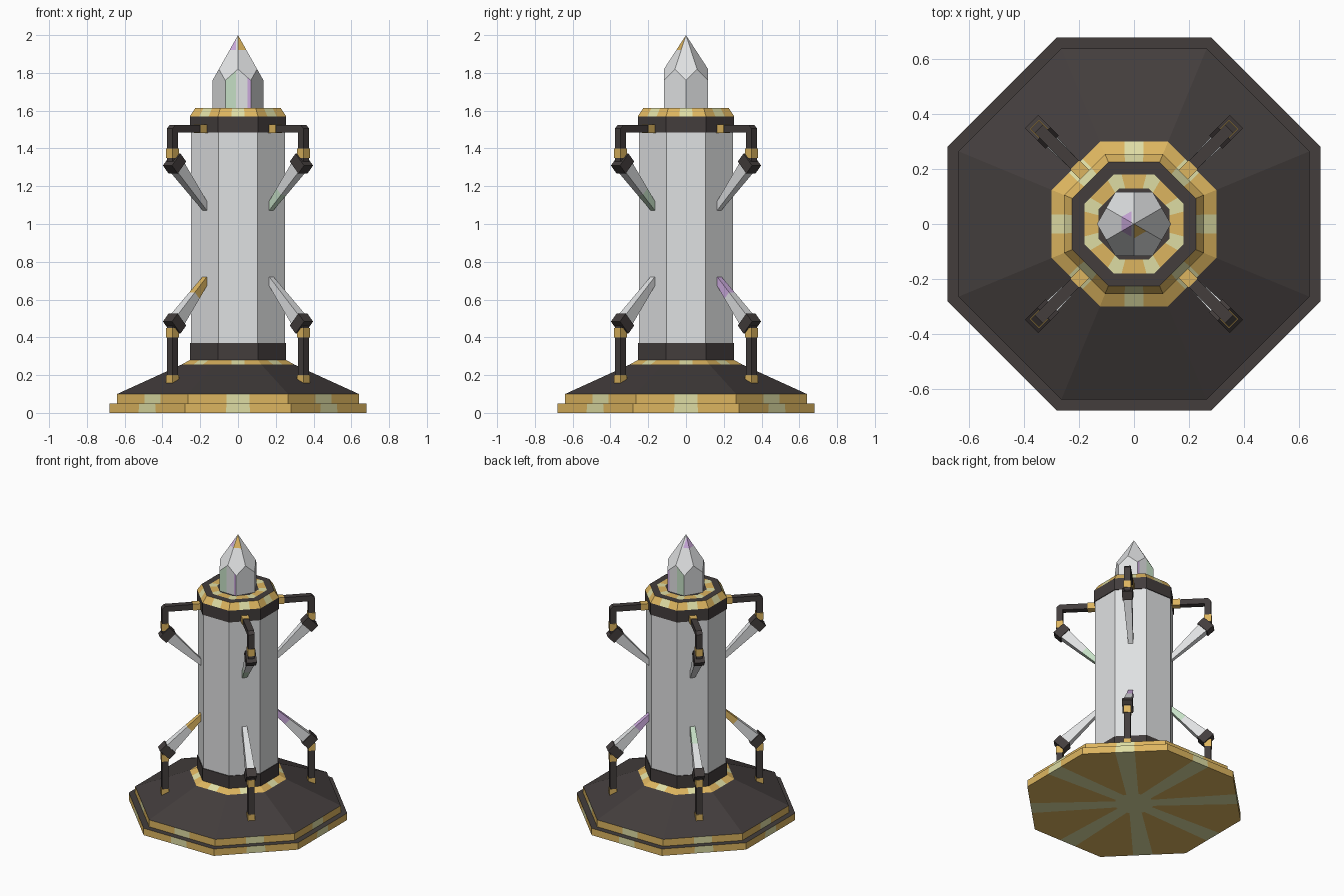
import bpy, bmesh, math
from mathutils import Vector

if "Cube" in bpy.data.objects:
    bpy.data.objects.remove(bpy.data.objects["Cube"])

T = math.tan(math.pi / 8)
COL = {
    "dark_metal": (0.056, 0.047, 0.046),
    "gold": (0.72, 0.46, 0.115),
    "pale_gold": (0.73, 0.72, 0.37),
    "silver": (0.74, 0.75, 0.76),
    "pale_green": (0.56, 0.74, 0.56),
    "pale_purple": (0.60, 0.40, 0.72),
}
MATS = {}
for n, c in COL.items():
    m = bpy.data.materials.new(n)
    m.diffuse_color = (*c, 1)
    m.use_nodes = True
    m.node_tree.nodes["Principled BSDF"].inputs["Base Color"].default_value = m.diffuse_color
    MATS[n] = m
IDX = {n: i for i, n in enumerate(COL)}


def finish(name, bm):
    bmesh.ops.recalc_face_normals(bm, faces=bm.faces)
    me = bpy.data.meshes.new(name)
    bm.to_mesh(me)
    bm.free()
    for m in MATS.values():
        me.materials.append(m)
    ob = bpy.data.objects.new(name, me)
    bpy.context.collection.objects.link(ob)
    return ob


def octagon_loft(name, rings, segs, caps):
    """rings: (apothem, z, stripe half width); segs: (side colour, stripe colour)."""
    bm = bmesh.new()
    loops = []
    for a, z, w in rings:
        loop = []
        for k in range(8):
            ang = k * math.pi / 4
            n = Vector((math.cos(ang), math.sin(ang), 0))
            t = Vector((-n.y, n.x, 0))
            for s in (-a * T, -w, w):
                loop.append(bm.verts.new(n * a + t * s + Vector((0, 0, z))))
        loops.append(loop)
    for i, (side, stripe) in enumerate(segs):
        A, B = loops[i], loops[i + 1]
        for j in range(24):
            k = (j + 1) % 24
            f = bm.faces.new((A[j], A[k], B[k], B[j]))
            f.material_index = IDX[stripe if j % 3 == 1 else side]
    for loop, c in ((loops[0], caps[0]), (loops[-1], caps[1])):
        bm.faces.new(loop).material_index = IDX[c]
    return finish(name, bm)


def radial_prism(name, pts, widths, ang, mat):
    """Outline in the (radius, z) plane, given half width at each point, turned to ang."""
    bm = bmesh.new()
    n = Vector((math.cos(ang), math.sin(ang), 0))
    t = Vector((-n.y, n.x, 0))
    if not isinstance(widths, (list, tuple)):
        widths = [widths] * len(pts)
    L, R = [], []
    for (r, z), w in zip(pts, widths):
        p = n * r + Vector((0, 0, z))
        L.append(bm.verts.new(p - t * w))
        R.append(bm.verts.new(p + t * w))
    bm.faces.new(L)
    bm.faces.new(R)
    for i in range(len(pts)):
        j = (i + 1) % len(pts)
        bm.faces.new((L[i], L[j], R[j], R[i]))
    for f in bm.faces:
        f.material_index = IDX[mat]
    return finish(name, bm)


def rect(r0, r1, z0, z1):
    return [(r0, z0), (r1, z0), (r1, z1), (r0, z1)]


DK, GS, SV = ("dark_metal",) * 2, ("gold", "pale_gold"), ("silver",) * 2

# stepped base with sloped roof and collar
octagon_loft("base",
             [(.12, 0, .04), (.68, 0, .065), (.68, .05, .06), (.64, .05, .06),
              (.64, .10, .06), (.30, .255, .035), (.255, .28, .035)],
             [GS, GS, DK, GS, DK, GS], ("pale_gold", "dark_metal"))

# column with dark end bands
octagon_loft("column",
             [(.255, .27, .03), (.255, .37, .03), (.25, .37, .03), (.25, 1.485, .03),
              (.255, 1.485, .03), (.255, 1.57, .035), (.225, 1.615, .032),
              (.18, 1.615, .045), (.13, 1.615, .032)],
             [DK, DK, SV, DK, DK, GS, DK, ("pale_gold", "gold")],
             ("dark_metal", "dark_metal"))

# top crystal: hexagonal prism with kite facets meeting at the tip
bm = bmesh.new()
R, AP = .135, .135 * math.cos(math.pi / 6)
pol = lambda r, d, z: bm.verts.new((r * math.cos(math.radians(d)), r * math.sin(math.radians(d)), z))
low = [pol(R, 60 * k, 1.61) for k in range(6)]
cor = [pol(R, 60 * k, 1.76) for k in range(6)]
mid = [pol(AP, 60 * k + 30, 1.82) for k in range(6)]
tip = bm.verts.new((0, 0, 2))
bm.faces.new(low)
for k in range(6):
    j = (k + 1) % 6
    bm.faces.new((low[k], low[j], cor[j], mid[k], cor[k]))
    bm.faces.new((mid[k - 1], cor[k], mid[k], tip))
for co, no in (((0, 0, 1.92), (0, 0, 1)), ((-.01, 0, 0), (1, 0, 0)), ((.05, 0, 0), (1, 0, 0))):
    bmesh.ops.bisect_plane(bm, geom=bm.verts[:] + bm.edges[:] + bm.faces[:],
                           plane_co=co, plane_no=no)
for f in bm.faces:
    c = f.calc_center_median()
    name = "silver"
    if c.z > 1.92:
        if c.x < -.01:
            name = "pale_purple"
        elif c.x > 0 and c.y < 0:
            name = "gold"
    elif c.z < 1.8 and abs(c.y) > .11:
        if c.x < -.01:
            name = "pale_green"
        elif .05 < c.x < .07:
            name = "pale_purple"
    f.material_index = IDX[name]
finish("top_crystal", bm)

# crystal struts on the four diagonals; a few spike ends are tinted
TINT = {("upper", 3): "pale_green", ("lower", 2): "gold",
        ("lower", 0): "pale_purple", ("lower", 1): "pale_green"}
D = math.sqrt(.5)


def spike_and_head(level, k, ang, r0, z0, up):
    # along = inward axis of spike, across = perpendicular in the radial plane
    def at(s, c):
        return (r0 - D * s + D * c, z0 + up * (D * s + D * c))

    def piece(name, s0, s1, h0, h1, w0, w1, mat):
        radial_prism(f"{level}_{name}_{k}", [at(s0, -h0), at(s0, h0), at(s1, h1), at(s1, -h1)],
                     [w0, w0, w1, w1], ang, mat)

    piece("spike_head", -.03, .03, .045, .045, .034, .034, "dark_metal")
    piece("spike_shaft", .02, .21, .036, .024, .028, .021, "silver")
    piece("spike_tip", .21, .36, .024, .014, .021, .015, TINT.get((level, k), "silver"))


for k in range(4):
    ang = math.radians(45 + 90 * k)
    # lower post with gold bands
    radial_prism(f"lower_post_{k}", rect(.469, .511, .12, .46), .021, ang, "dark_metal")
    radial_prism(f"lower_post_foot_{k}", rect(.466, .514, .12, .20), .024, ang, "gold")
    radial_prism(f"lower_post_band_{k}", rect(.466, .514, .40, .45), .024, ang, "gold")
    spike_and_head("lower", k, ang, .475, .473, 1)
    # upper bent arm with gold bands
    radial_prism(f"upper_arm_{k}",
                 [(.23, 1.485), (.23, 1.525), (.49, 1.525), (.511, 1.505),
                  (.511, 1.33), (.469, 1.33), (.469, 1.485)], .021, ang, "dark_metal")
    radial_prism(f"upper_arm_root_{k}", rect(.24, .305, 1.482, 1.528), .024, ang, "gold")
    radial_prism(f"upper_arm_band_{k}", rect(.466, .514, 1.35, 1.40), .024, ang, "gold")
    spike_and_head("upper", k, ang, .475, 1.32, -1)
